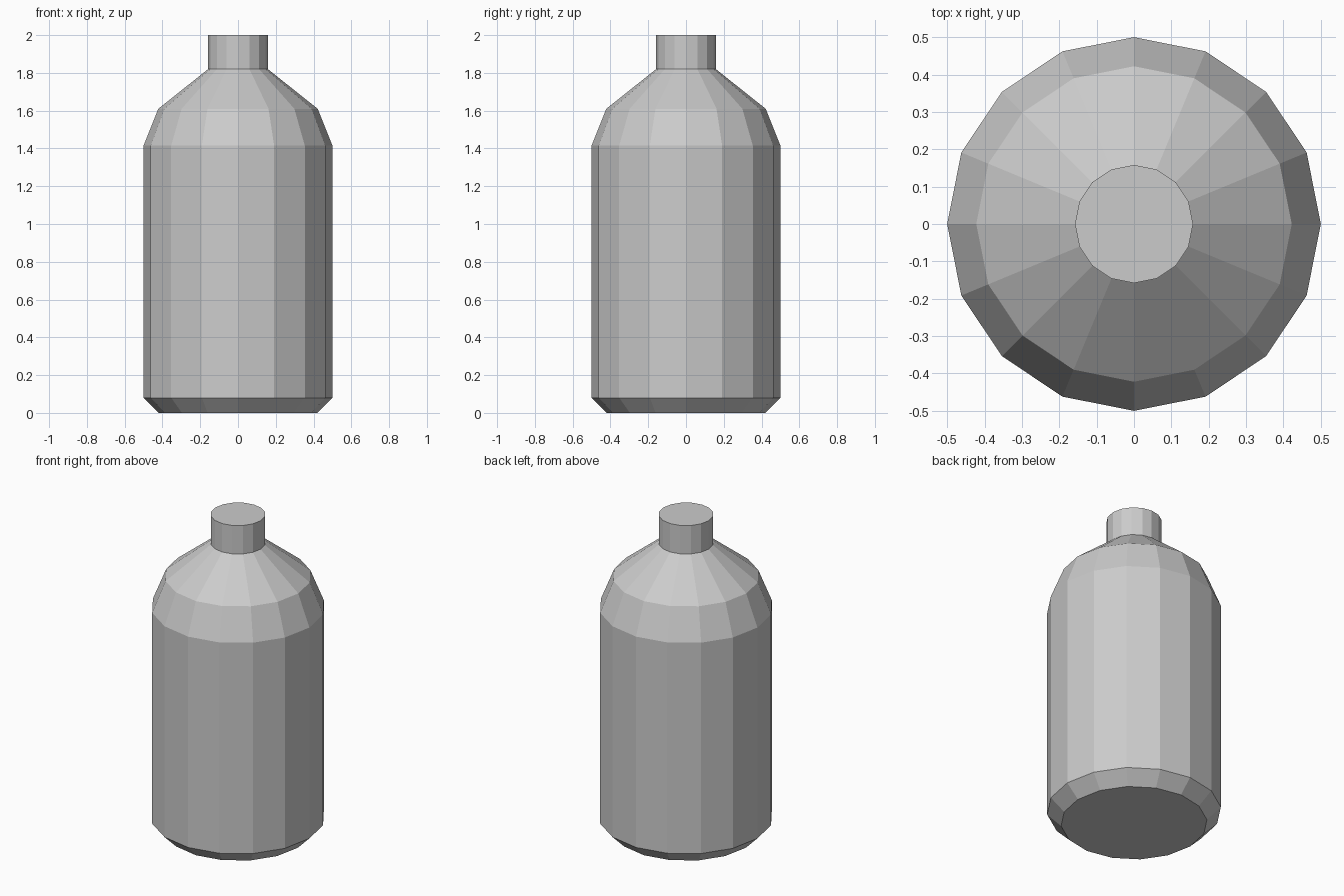
import bpy, bmesh
from math import cos, sin, pi

if "Cube" in bpy.data.objects:
    bpy.data.objects.remove(bpy.data.objects["Cube"])

SIDES = 16


def lathe(name, profile):
    """Revolve (radius, height) points into a closed, flat-shaded solid."""
    bm = bmesh.new()
    rings = [[bm.verts.new((r * cos(2 * pi * i / SIDES), r * sin(2 * pi * i / SIDES), z))
              for i in range(SIDES)] for r, z in profile]
    for low, high in zip(rings, rings[1:]):
        for i in range(SIDES):
            j = (i + 1) % SIDES
            bm.faces.new((low[i], low[j], high[j], high[i]))
    bm.faces.new(rings[0][::-1])
    bm.faces.new(rings[-1])
    mesh = bpy.data.meshes.new(name)
    bm.to_mesh(mesh)
    bm.free()
    obj = bpy.data.objects.new(name, mesh)
    bpy.context.collection.objects.link(obj)
    return obj


# Bottle: chamfered base, straight body, two-step shoulder, neck
lathe("bottle", [(0.42, 0), (0.5, 0.08), (0.5, 1.415), (0.422, 1.61),
                 (0.158, 1.82), (0.158, 2.0)])
